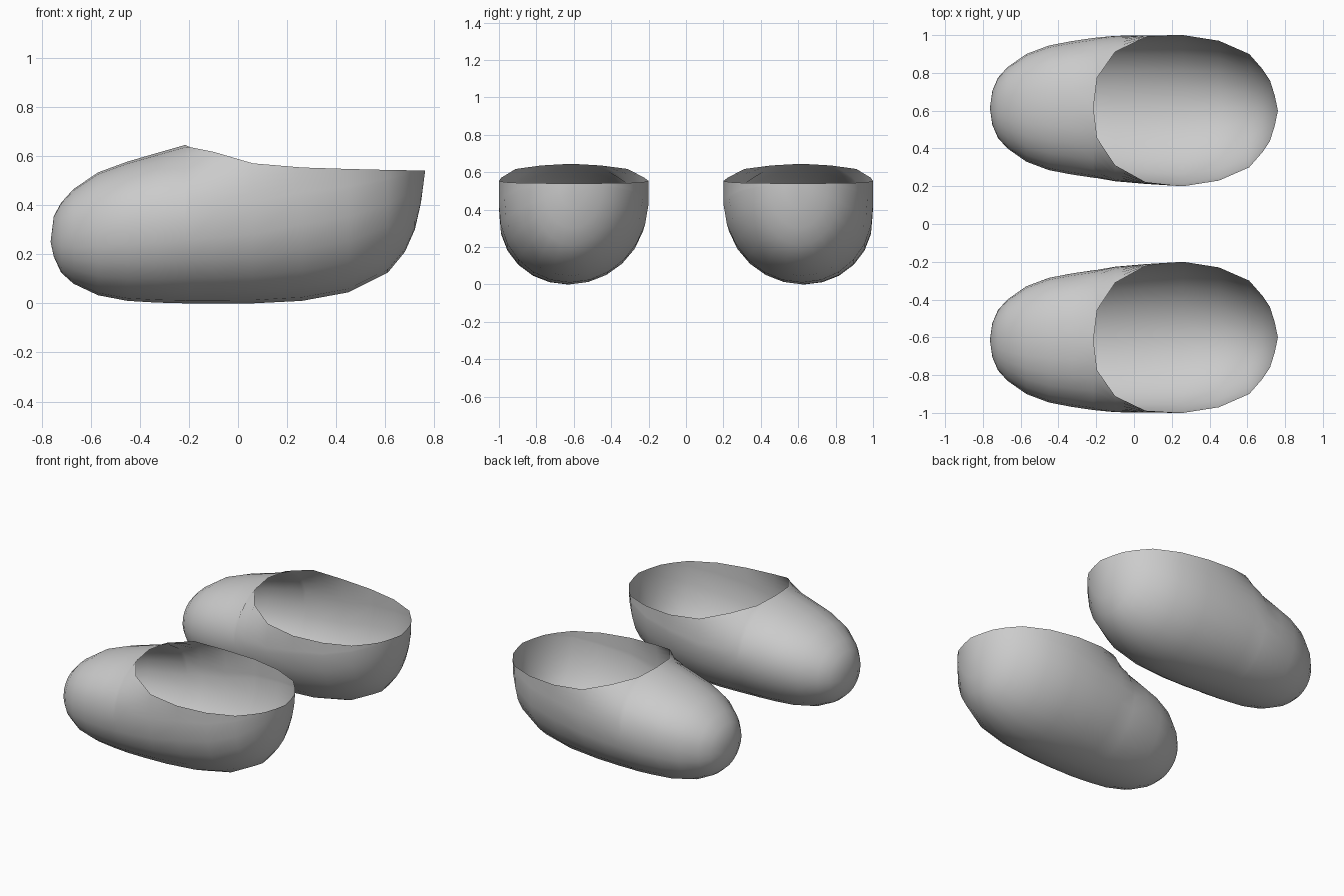
import bpy, bmesh
from math import acos, sin, cos, pi

if "Cube" in bpy.data.objects:
    bpy.data.objects.remove(bpy.data.objects["Cube"])

# Cross-sections along the shoe:
# x, half width, bottom z, widest z, top/rim z, half width of opening
SECTIONS = [
    (-.763, 0, .25, .25, .25, 0),
    (-.75, .09, .19, .26, .355, 0),
    (-.72, .16, .125, .27, .41, 0),
    (-.67, .215, .08, .28, .465, 0),
    (-.57, .285, .033, .30, .533, 0),
    (-.45, .33, .01, .32, .577, 0),
    (-.33, .353, .003, .33, .612, 0),
    (-.215, .37, 0, .34, .645, 0),
    (-.195, .372, 0, .35, .636, .16),
    (-.10, .385, 0, .36, .617, .30),
    (.06, .393, 0, .38, .57, .383),
    (.26, .40, .01, .43, .553, .40),
    (.45, .37, .045, .46, .547, .37),
    (.61, .30, .125, .50, .543, .30),
    (.68, .22, .21, .52, .542, .22),
    (.72, .16, .30, .53, .541, .16),
    (.745, .08, .41, .535, .54, .08),
    (.762, 0, .54, .54, .54, 0),
]
N = 6        # segments per quarter of a section
P = .92      # slightly boxy upper


def half_section(a, zb, zm, zr, r):
    """Points (y, z) from the sole centre up to the rim on one side."""
    pts = []
    for i in range(N):
        t = pi / 2 * i / N
        pts.append((a * sin(t), zm - (zm - zb) * cos(t)))
    end = acos(min(.9999, (r / a) ** (1 / P))) if a else .01
    for i in range(N + 1):
        t = end * i / N
        pts.append((a * max(cos(t), 0) ** P, zm + (zr - zm) * (sin(t) / sin(end)) ** P))
    pts[-1] = (r, zr)
    return pts


def make_slipper(name, side):
    bm = bmesh.new()
    rows = []
    for x, a, zb, zm, zr, r in SECTIONS:
        half = half_section(a, zb, zm, zr, r)
        full = [(-y, z) for y, z in reversed(half[1:])] + half
        shift = .015 * max(0, min(1, (.2 - x) / .4))   # toe leans outward
        row = []
        for y, z in full:
            low = max(0, zm - z) / (zm - zb) if zm > zb else 0
            yy = .6 + y + shift + .05 * a * low
            row.append(bm.verts.new((x, side * yy, z)))
        rows.append(row)
    for r0, r1 in zip(rows, rows[1:]):
        for i in range(len(r0) - 1):
            bm.faces.new((r0[i], r0[i + 1], r1[i + 1], r1[i]))
    # Close the toe top and the two end points
    bmesh.ops.remove_doubles(bm, verts=bm.verts, dist=.0005)
    bmesh.ops.recalc_face_normals(bm, faces=bm.faces)
    # Open shell: make sure the sole faces down
    sole = min(bm.faces, key=lambda f: f.calc_center_median().z)
    if sole.normal.z > 0:
        bmesh.ops.reverse_faces(bm, faces=bm.faces)
    for f in bm.faces:
        f.smooth = True
    me = bpy.data.meshes.new(name)
    bm.to_mesh(me)
    bm.free()
    ob = bpy.data.objects.new(name, me)
    bpy.context.collection.objects.link(ob)


# Mirrored pair
make_slipper("slipper_right", 1)
make_slipper("slipper_left", -1)
